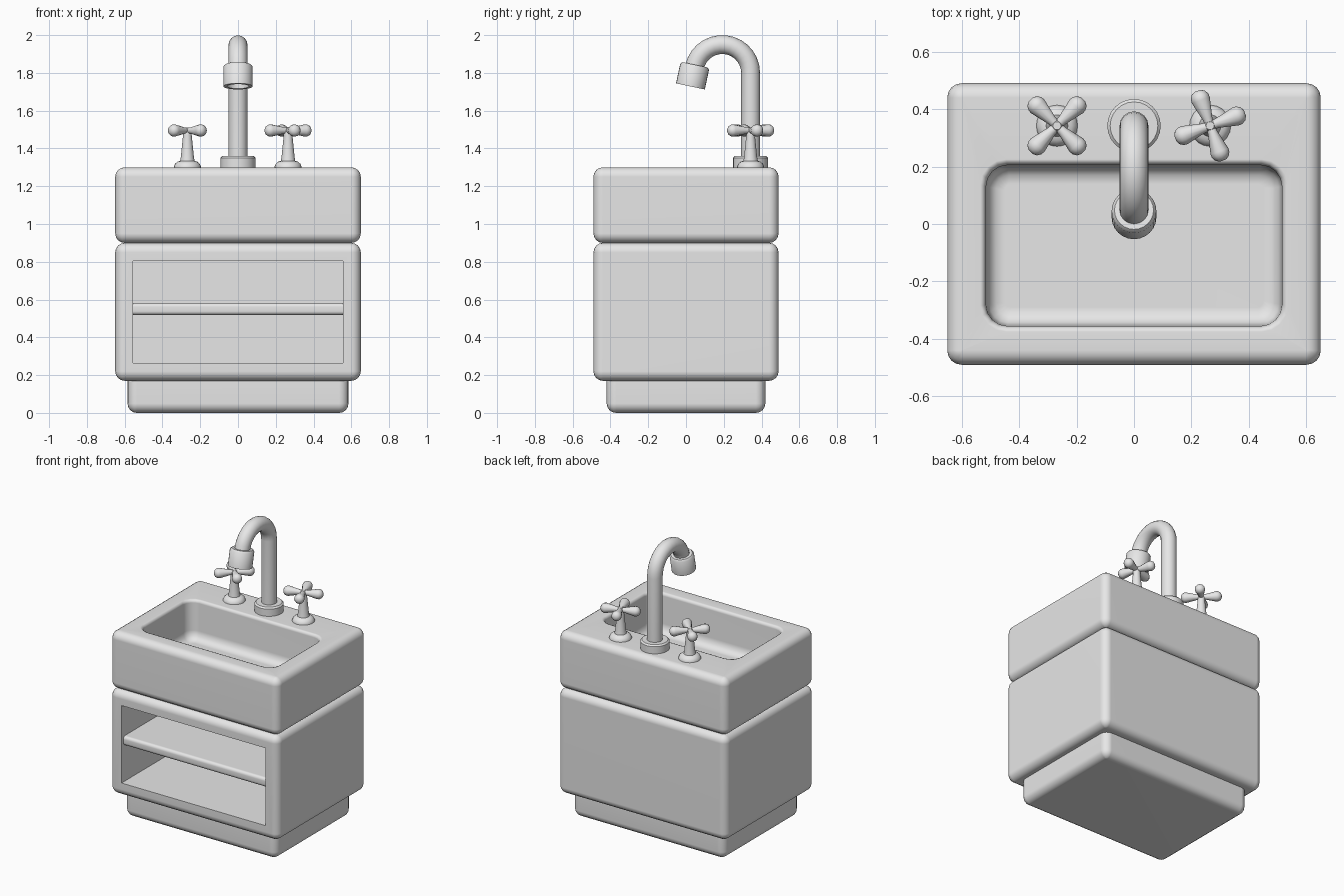
import bpy, bmesh, math
from mathutils import Matrix, Vector

old = bpy.data.objects.get("Cube")
if old:
    bpy.data.objects.remove(old, do_unlink=True)

grey = bpy.data.materials.new("light grey")
grey.use_nodes = True
grey.diffuse_color = (0.8, 0.8, 0.8, 1)
grey.node_tree.nodes["Principled BSDF"].inputs["Base Color"].default_value = (0.8, 0.8, 0.8, 1)


def finish(name, bm):
    """Turn a bmesh into a named object with the shared material."""
    bmesh.ops.remove_doubles(bm, verts=bm.verts, dist=0.0002)
    bmesh.ops.recalc_face_normals(bm, faces=bm.faces)
    mesh = bpy.data.meshes.new(name)
    bm.to_mesh(mesh)
    bm.free()
    mesh.materials.append(grey)
    ob = bpy.data.objects.new(name, mesh)
    bpy.context.collection.objects.link(ob)
    return ob


def select(ob):
    bpy.ops.object.select_all(action='DESELECT')
    ob.select_set(True)
    bpy.context.view_layer.objects.active = ob


def smooth(ob, weighted=False):
    select(ob)
    bpy.ops.object.shade_smooth_by_angle(angle=math.radians(40))
    if weighted:
        ob.modifiers.new("flat_panels", 'WEIGHTED_NORMAL').keep_sharp = True
    return ob


def loft(bm, rings):
    """Bridge rings of equal size and cap both ends."""
    loops = [[bm.verts.new(p) for p in ring] for ring in rings]
    n = len(loops[0])
    for a, b in zip(loops, loops[1:]):
        for i in range(n):
            j = (i + 1) % n
            bm.faces.new((a[i], a[j], b[j], b[i]))
    bm.faces.new(loops[0])
    bm.faces.new(loops[-1])


def rounded_rect(hx, hy, r, z, cy=0, steps=4):
    pts = []
    for k, (sx, sy) in enumerate([(1, 1), (-1, 1), (-1, -1), (1, -1)]):
        for s in range(steps + 1):
            a = math.pi / 2 * (k + s / steps)
            pts.append((sx * (hx - r) + r * math.cos(a),
                        cy + sy * (hy - r) + r * math.sin(a), z))
    return pts


def edge_rings(hx, hy, z, r, up, steps=4):
    """Rings of a rounded horizontal edge; up is 1 for a top, -1 for a bottom."""
    rings = []
    for s in range(steps + 1):
        a = math.pi / 2 * s / steps
        inset = r * (1 - math.cos(a))
        rings.append(rounded_rect(hx - inset, hy - inset, max(r - inset, 0.001),
                                  z - up * r * (1 - math.sin(a))))
    return rings if up > 0 else rings[::-1]


def rounded_box(name, hx, hy, z0, z1, r, extra=()):
    bm = bmesh.new()
    loft(bm, edge_rings(hx, hy, z0, r, -1) + edge_rings(hx, hy, z1, r, 1) + list(extra))
    return finish(name, bm)


def lathe(bm, profile, matrix, sides=24):
    """Spin (radius, height) pairs about z, then place by matrix."""
    loft(bm, [[matrix @ Vector((r * math.cos(t), r * math.sin(t), h))
               for t in (2 * math.pi * i / sides for i in range(sides))]
              for r, h in profile])


# Plinth and cabinet body
smooth(rounded_box("plinth", 0.585, 0.42, 0, 0.22, 0.05), True)
cabinet = rounded_box("cabinet", 0.65, 0.49, 0.17, 0.90, 0.05)

# Open compartment cut into the cabinet front
bm = bmesh.new()
bmesh.ops.create_cube(bm, size=1, matrix=Matrix.Translation((0, -0.1, 0.535))
                      @ Matrix.Diagonal((1.11, 1.0, 0.54, 1)))
cutter = finish("compartment_cutter", bm)
cutter.hide_render = True
cut = cabinet.modifiers.new("compartment", 'BOOLEAN')
cut.operation, cut.solver, cut.object = 'DIFFERENCE', 'EXACT', cutter
select(cabinet)
bpy.ops.object.modifier_apply(modifier=cut.name)
bpy.data.objects.remove(cutter, do_unlink=True)
smooth(cabinet, True)

# Shelf with a rounded front edge
bm = bmesh.new()
bmesh.ops.create_cube(bm, size=1, matrix=Matrix.Translation((0, -0.03, 0.55))
                      @ Matrix.Diagonal((1.12, 0.88, 0.064, 1)))
front = [e for e in bm.edges if all(v.co.y < -0.4 for v in e.verts)
         and abs(e.verts[0].co.z - e.verts[1].co.z) < 0.01]
bmesh.ops.bevel(bm, geom=front, offset=0.02, segments=3, profile=0.5, affect='EDGES')
smooth(finish("shelf", bm), True)

# Sink block: outer shell, rolled rim, then the bowl walls and floor
bowl = [(0, 1.30), (0.012, 1.295), (0.02, 1.28), (0.022, 1.09),
        (0.032, 1.055), (0.055, 1.035), (0.085, 1.03)]
bowl_rings = [rounded_rect(0.535 - d, 0.30 - d, 0.09 - d * 0.8, z, cy=-0.075)
              for d, z in bowl]
smooth(rounded_box("sink", 0.65, 0.49, 0.90, 1.30, 0.05, bowl_rings), True)

# Tap collar
PIPE_Y = 0.342
bm = bmesh.new()
lathe(bm, [(0.093, 1.29), (0.093, 1.35), (0.083, 1.36), (0.04, 1.36)],
      Matrix.Translation((0, PIPE_Y, 0)))
smooth(finish("tap_collar", bm))

# Swan neck pipe: straight riser followed by an arc
R, TOP, END = 0.15, 1.80, math.radians(168)
path = [Vector((0, PIPE_Y, 1.31))]
for i in range(15):
    a = END * i / 14
    path.append(Vector((0, PIPE_Y - R + R * math.cos(a), TOP + R * math.sin(a))))
tilt = [0] + [END * i / 14 for i in range(15)]
bm = bmesh.new()
loft(bm, [[p + Matrix.Rotation(a, 3, 'X') @ Vector((0.05 * math.cos(t), 0.05 * math.sin(t), 0))
           for t in (2 * math.pi * k / 16 for k in range(16))]
          for p, a in zip(path, tilt)])
smooth(finish("tap_neck", bm))

# Nozzle with a recessed mouth, aligned to the end of the neck
bm = bmesh.new()
lathe(bm, [(0.045, -0.012), (0.068, -0.012), (0.078, 0), (0.078, 0.105),
           (0.058, 0.105), (0.052, 0.06)],
      Matrix.Translation(path[-1]) @ Matrix.Rotation(END, 4, 'X'))
smooth(finish("tap_nozzle", bm))

# Cross handles: flared foot, tapered stem and four club-shaped arms
stem = [(0.072, 1.29), (0.072, 1.303), (0.066, 1.318), (0.052, 1.33), (0.038, 1.334),
        (0.034, 1.36), (0.023, 1.47), (0.023, 1.50), (0.014, 1.512)]
arm = [(0.016, 0), (0.017, 0.025), (0.033, 0.095), (0.032, 0.108),
       (0.024, 0.122), (0.01, 0.129)]
for side, x, turn in (("left", 0.265, 20), ("right", -0.268, 45)):
    place = Matrix.Translation((x, 0.342, 0))
    bm = bmesh.new()
    lathe(bm, stem, place, 20)
    smooth(finish(side + "_handle_stem", bm))
    bm = bmesh.new()
    for k in range(4):
        lathe(bm, arm, place @ Matrix.Translation((0, 0, 1.495))
              @ Matrix.Rotation(math.radians(turn + 90 * k), 4, 'Z')
              @ Matrix.Rotation(math.pi / 2, 4, 'Y'), 12)
    smooth(finish(side + "_handle_cross", bm))
